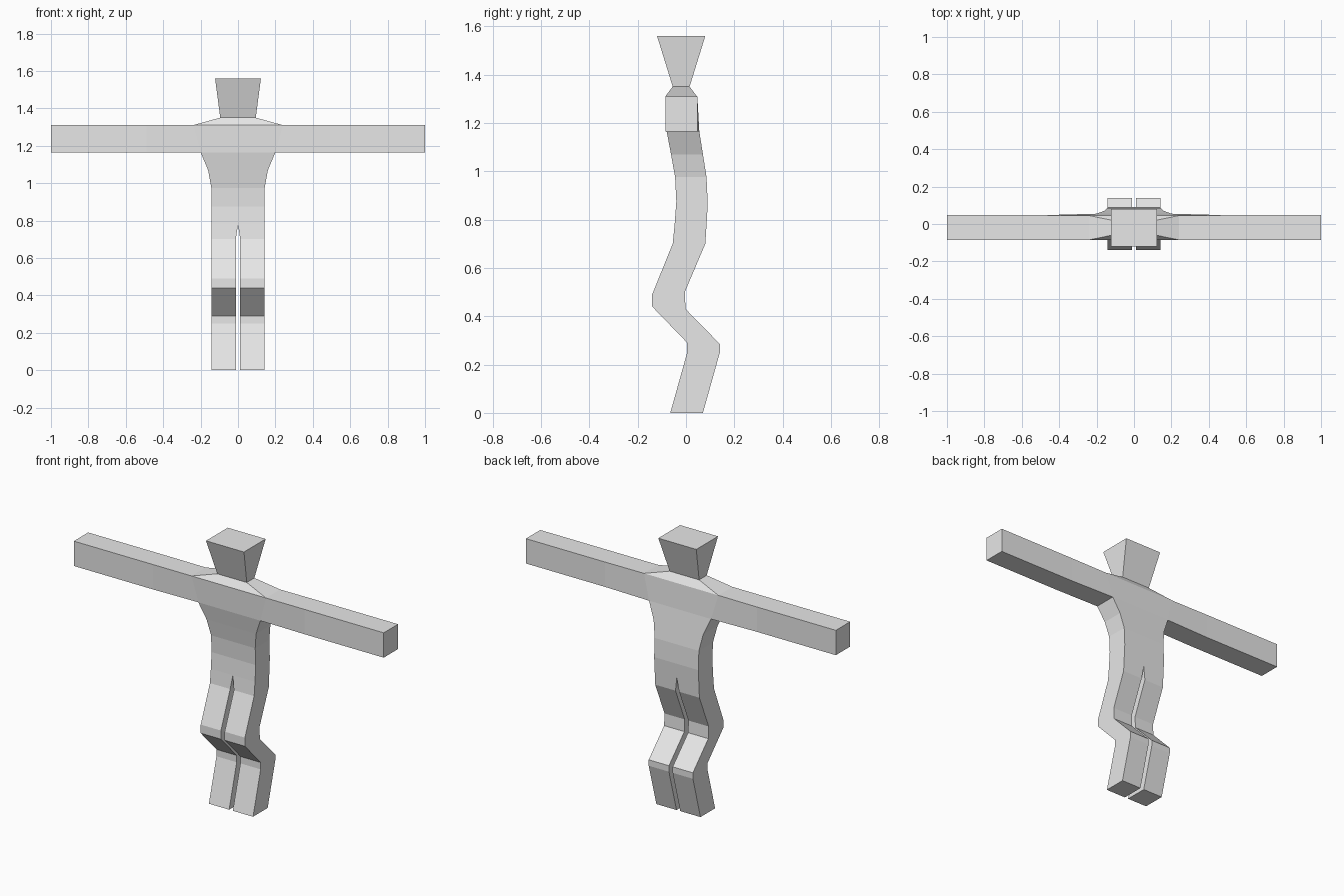
import bpy, bmesh

if "Cube" in bpy.data.objects:
    bpy.data.objects.remove(bpy.data.objects["Cube"])

grey = bpy.data.materials.new("light grey")
grey.diffuse_color = (0.8, 0.8, 0.8, 1)
grey.use_nodes = True
grey.node_tree.nodes["Principled BSDF"].inputs["Base Color"].default_value = grey.diffuse_color

bm = bmesh.new()


def ring(x0, x1, yf, yb, zf, zb):
    """Horizontal cross-section of one half: front inner/outer, back outer/inner."""
    return [bm.verts.new(p) for p in
            ((x0, yf, zf), (x1, yf, zf), (x1, yb, zb), (x0, yb, zb))]


def loft(a, b, skip=()):
    for i in range(4):
        if i not in skip:
            j = (i + 1) % 4
            bm.faces.new((a[i], a[j], b[j], b[i]))


# leg and torso: inner x, outer x, front y, back y, front z, back z
sections = [
    (.012, .1425, -.065, .07, 0, 0),
    (.012, .1425, .005, .14, .25, .25),
    (.012, .1425, .005, .14, .29, .285),
    (.012, .1425, -.14, -.002, .44, .43),
    (.012, .1425, -.14, -.005, .49, .50),
    (.012, .1425, -.055, .08, .70, .70),
    (0, .1425, -.047, .085, .78, .78),
    (0, .1425, -.04, .09, .875, .865),
    (0, .1425, -.045, .085, .975, .975),
    (0, .16, -.062, .07, 1.07, 1.07),
    (0, .20, -.08, .055, 1.165, 1.165),
]
rings = [ring(*s) for s in sections]
bm.faces.new(rings[0][::-1])
for k, (a, b) in enumerate(zip(rings, rings[1:])):
    loft(a, b, skip=(3,) if k >= 6 else ())

# chest, shoulders, neck and head
chest = rings[-1]
shoulder = ring(0, .24, -.085, .045, 1.31, 1.31)
neck = ring(0, .095, -.055, .015, 1.35, 1.35)
crown = ring(0, .1225, -.12, .08, 1.56, 1.56)
loft(chest, shoulder, skip=(1, 3))
loft(shoulder, neck, skip=(3,))
loft(neck, crown, skip=(3,))
bm.faces.new(crown)

# arm: bottom front, bottom back, top back, top front at each station
prev = [chest[1], chest[2], shoulder[2], shoulder[1]]
for x in (.49, 1.0):
    cur = [bm.verts.new(p) for p in ((x, -.085, 1.165), (x, .047, 1.165),
                                     (x, .047, 1.31), (x, -.085, 1.31))]
    loft(prev, cur)
    prev = cur
bm.faces.new(prev)

bmesh.ops.recalc_face_normals(bm, faces=bm.faces)
mesh = bpy.data.meshes.new("body")
bm.to_mesh(mesh)
bm.free()
mesh.materials.append(grey)
body = bpy.data.objects.new("body", mesh)
bpy.context.collection.objects.link(body)

# second half
mirror = body.modifiers.new("mirror", 'MIRROR')
mirror.use_clip = True
mirror.merge_threshold = 0.001
